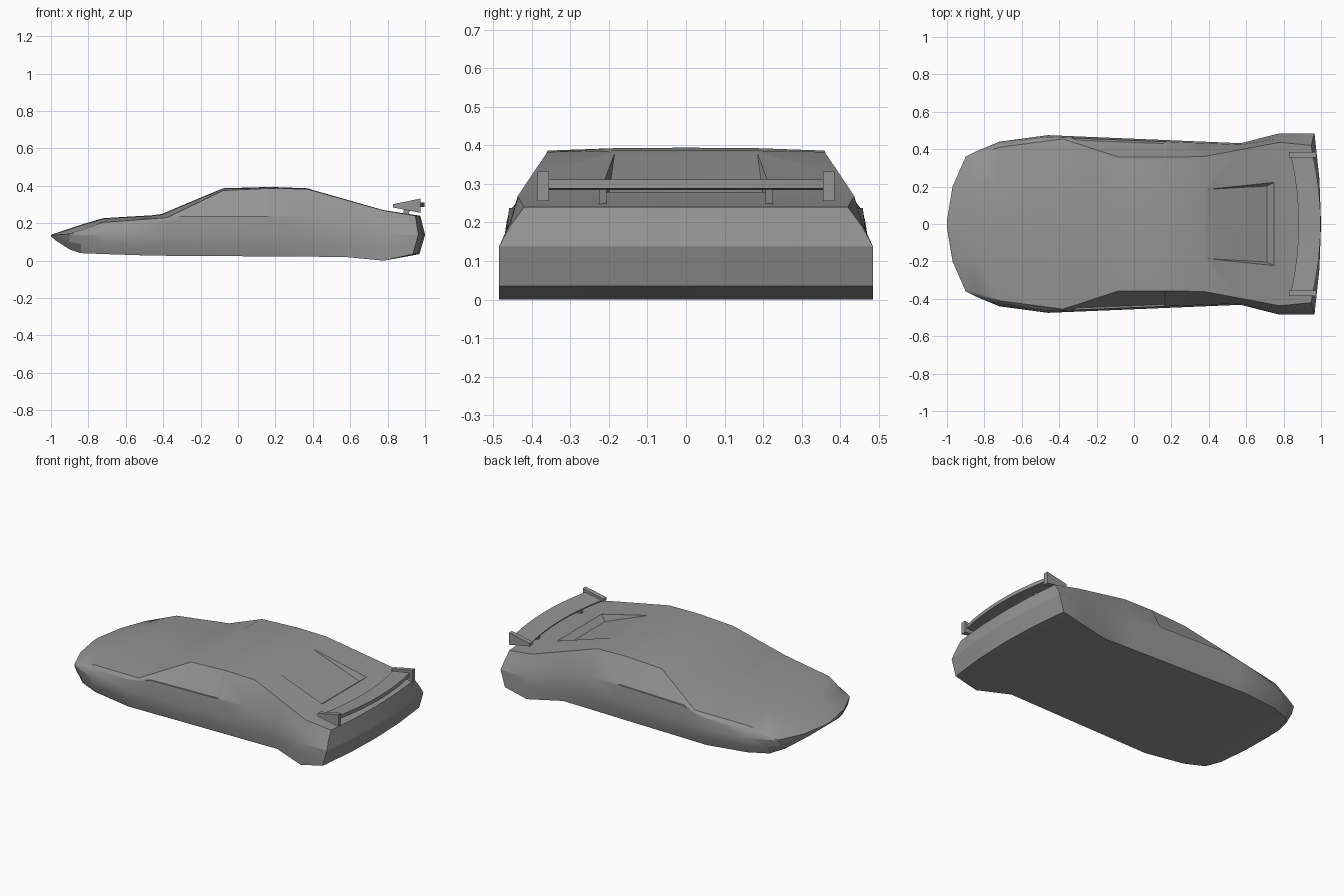
import bpy, bmesh, math

cube = bpy.data.objects.get("Cube")
if cube:
    bpy.data.objects.remove(cube, do_unlink=True)

# One plain paint colour
paint = bpy.data.materials.new("grey_paint")
paint.use_nodes = True
GREY = (0.3, 0.3, 0.3, 1)
paint.diffuse_color = GREY
paint.node_tree.nodes["Principled BSDF"].inputs["Base Color"].default_value = GREY


def finish(name, bm, smooth_angle=None):
    """Turn a bmesh into a named, painted object."""
    bmesh.ops.remove_doubles(bm, verts=bm.verts, dist=0.0005)
    bmesh.ops.recalc_face_normals(bm, faces=bm.faces)
    mesh = bpy.data.meshes.new(name)
    bm.to_mesh(mesh)
    bm.free()
    mesh.materials.append(paint)
    obj = bpy.data.objects.new(name, mesh)
    bpy.context.collection.objects.link(obj)
    if smooth_angle:
        select_only(obj)
        bpy.ops.object.shade_smooth_by_angle(angle=math.radians(smooth_angle))
    return obj


def select_only(obj):
    bpy.ops.object.select_all(action='DESELECT')
    obj.select_set(True)
    bpy.context.view_layer.objects.active = obj


def along(profile, x):
    """Read a profile of (x, value) points at x."""
    if x <= profile[0][0]:
        return profile[0][1]
    for (xa, a), (xb, b) in zip(profile, profile[1:]):
        if x <= xb:
            return a + (b - a) * (x - xa) / (xb - xa)
    return profile[-1][1]


def hull(bm, points):
    verts = [bm.verts.new(p) for p in points]
    bmesh.ops.convex_hull(bm, input=verts)


# Body lines running from nose to tail
belly_z = [(-1, .13), (-.97, .105), (-.9, .06), (-.84, .04), (-.5, .027),
           (.57, .02), (.78, 0), (.96, .035)]
side_y = [(-1, .02), (-.97, .2), (-.9, .36), (-.84, .39), (-.72, .44),
          (-.46, .475), (.57, .432), (.78, .485), (.96, .485)]
tuck = [(-1, 0), (-.97, .06), (-.9, .07), (-.84, .03), (-.46, .025), (.57, .012), (.78, 0)]
belt_z = [(-1, .136), (-.9, .142), (-.72, .18), (-.4, .212), (-.3, .238),
          (.4, .238), (.78, .2), (.96, .19)]
belt_inset = [(-.9, 0), (-.72, .015), (-.46, .01), (.57, .008), (.78, .028)]
window_step = [(-.34, 0), (-.3, .01), (.16, .01), (.17, 0)]
edge_z = [(-1, .137), (-.9, .145), (-.72, .205), (-.38, .23), (-.08, .375),
          (.2, .388), (.37, .383), (.78, .268), (.96, .24)]
edge_y = [(-1, .02), (-.97, .19), (-.9, .35), (-.72, .41), (-.38, .455),
          (-.08, .357), (.37, .36), (.78, .437), (.96, .42)]
crown_z = [(-1, .138), (-.74, .226), (-.42, .245), (-.08, .387), (.2, .395),
           (.37, .387), (.78, .27), (.96, .24)]
WAIST = .138
TAIL = .96
STATIONS = [-1, -.97, -.9, -.84, -.72, -.46, -.41, -.38, -.34, -.3, -.19, -.08,
            .16, .17, .37, .57, .78, TAIL]


def half_section(x):
    """Points (y, z) from the centre of the belly round to the centre of the roof."""
    low, wide, inset = along(belly_z, x), along(side_y, x), along(tuck, x)
    belt, belt_y = along(belt_z, x), wide - along(belt_inset, x)
    rim_y, rim, crown = along(edge_y, x), along(edge_z, x), along(crown_z, x)
    floor = wide - inset
    return [(0, low), (floor / 2, low), (floor, low),
            (wide - inset / 4, (low + WAIST) / 2), (wide, WAIST), (belt_y, belt),
            (belt_y - along(window_step, x), belt),
            (rim_y, rim), (rim_y / 2, rim + .85 * (crown - rim)), (0, crown)]


def tail_x(y, z):
    """The tail bulges out at the waist and bows back in the middle."""
    rake = [(.035, .935), (WAIST, .965), (.24, .94)]
    return along(rake, z) + .035 * (1 - (y / .485) ** 2)


# Body shell lofted through the stations
bm = bmesh.new()
rings = []
for x in STATIONS:
    half = half_section(x)
    loop = half + [(-y, z) for y, z in half[-2:0:-1]]
    rings.append([bm.verts.new((tail_x(y, z) if x == TAIL else x, y, z)) for y, z in loop])
count = len(rings[0])
for a, b in zip(rings, rings[1:]):
    for i in range(count):
        j = (i + 1) % count
        bm.faces.new((a[i], a[j], b[j], b[i]))
bm.faces.new(rings[0])

# Tail panel, in rows from the bumper up to the deck
tail = half_section(TAIL)
rows = []
for y, z in tail[2:8]:
    rows.append([bm.verts.new((tail_x(y * k, z), y * k, z)) for k in (1, .5, 0, -.5, -1)])
for a, b in zip(rows, rows[1:]):
    for i in range(4):
        bm.faces.new((a[i], a[i + 1], b[i + 1], b[i]))
body = finish("body", bm)

# Sunken rear deck, deepening towards the tail
bm = bmesh.new()
hull(bm, [p for s in (-1, 1) for p in (
    (.39, .185 * s, .381), (.71, .203 * s, .25), (.75, .223 * s, .279),
    (.75, .223 * s, .5), (.39, .185 * s, .5))])
cutter = finish("deck_cutter", bm)
cutter.hide_render = True
cut = body.modifiers.new("deck_recess", 'BOOLEAN')
cut.operation = 'DIFFERENCE'
cut.solver = 'EXACT'
cut.object = cutter
select_only(body)
bpy.ops.object.modifier_apply(modifier=cut.name)
bpy.data.objects.remove(cutter, do_unlink=True)
select_only(body)
bpy.ops.object.shade_smooth_by_angle(angle=math.radians(22))

# Rear wing blade, bowed backwards in the middle
bm = bmesh.new()
blade = [(.88, .284), (.88, .291), (.998, .311), (.998, .288)]
SPAN = .36
rings = []
for step in range(-4, 5):
    t = step / 4
    rings.append([bm.verts.new((x - .04 * t * t, SPAN * t, z)) for x, z in blade])
for a, b in zip(rings, rings[1:]):
    for i in range(4):
        j = (i + 1) % 4
        bm.faces.new((a[i], a[j], b[j], b[i]))
bm.faces.new(rings[0])
bm.faces.new(rings[-1])
finish("wing_blade", bm, 22)

# Wing end plates and struts, one pair of each
plate = [(.83, .284), (.83, .302), (.975, .332), (.975, .256)]
strut = [(.88, .235), (.89, .29), (.925, .292), (.91, .235)]
for side, s in (("left", 1), ("right", -1)):
    for part, outline, inner, outer in (("end_plate", plate, .355, .385),
                                        ("strut", strut, .207, .226)):
        bm = bmesh.new()
        hull(bm, [(x, s * y, z) for y in (inner, outer) for x, z in outline])
        finish(f"wing_{part}_{'back' if s > 0 else 'front'}", bm)
